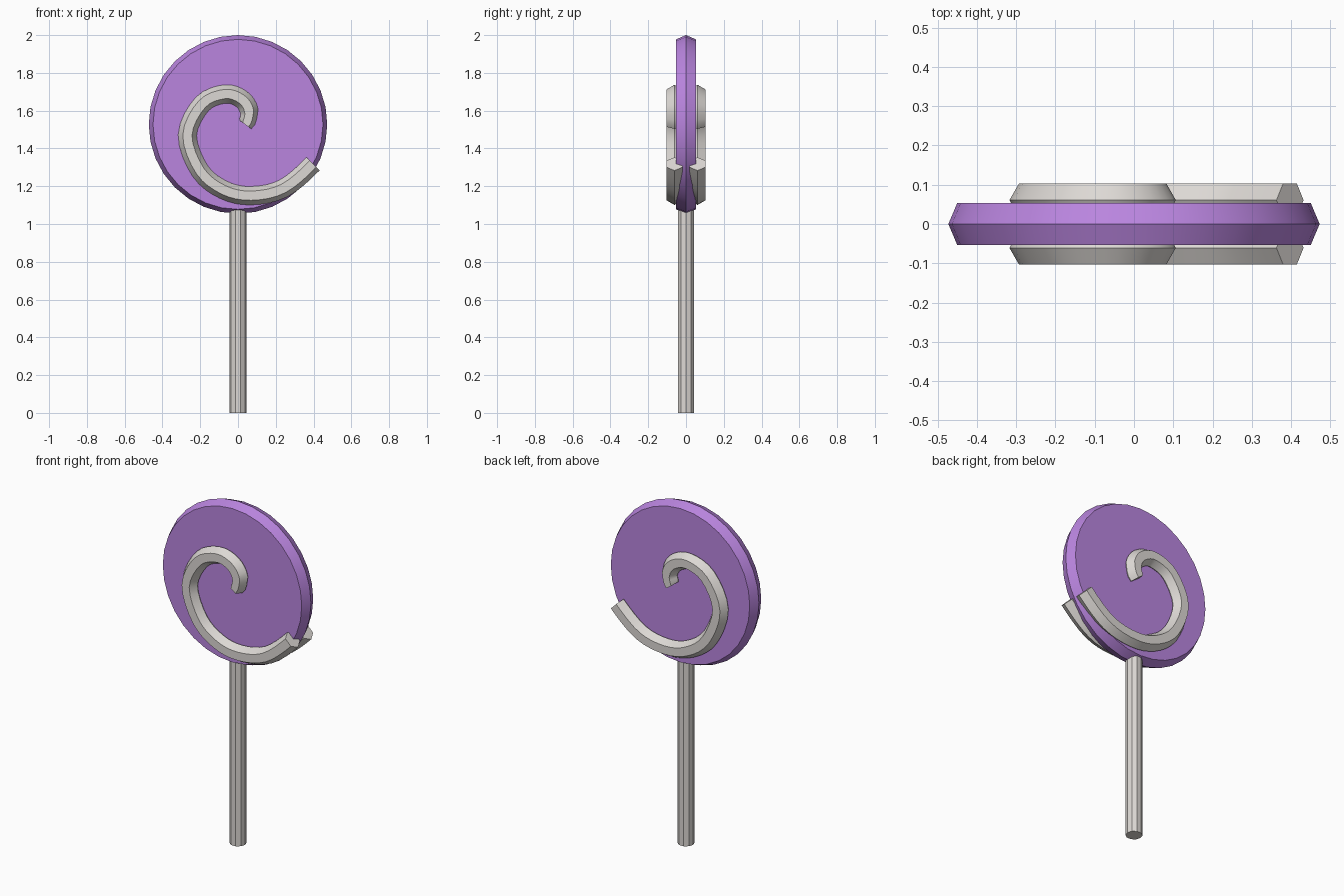
import bpy, bmesh, math
from mathutils import Vector

if "Cube" in bpy.data.objects:
    bpy.data.objects.remove(bpy.data.objects["Cube"])


def material(name, rgb):
    m = bpy.data.materials.new(name)
    m.use_nodes = True
    m.diffuse_color = (*rgb, 1)
    m.node_tree.nodes["Principled BSDF"].inputs["Base Color"].default_value = (*rgb, 1)
    return m


purple = material("purple_candy", (0.49, 0.235, 0.74))
cream = material("pale_grey", (0.72, 0.69, 0.66))


def skin(name, rings, mat, smooth):
    """Join a list of closed rings into a capped solid."""
    bm = bmesh.new()
    loops = [[bm.verts.new(p) for p in ring] for ring in rings]
    n = len(loops[0])
    for a, b in zip(loops, loops[1:]):
        for i in range(n):
            j = (i + 1) % n
            bm.faces.new((a[i], a[j], b[j], b[i]))
    bm.faces.new(loops[0])
    bm.faces.new(loops[-1])
    bmesh.ops.recalc_face_normals(bm, faces=bm.faces)
    mesh = bpy.data.meshes.new(name)
    bm.to_mesh(mesh)
    bm.free()
    mesh.materials.append(mat)
    obj = bpy.data.objects.new(name, mesh)
    bpy.context.collection.objects.link(obj)
    if smooth:
        bpy.ops.object.select_all(action="DESELECT")
        obj.select_set(True)
        bpy.context.view_layer.objects.active = obj
        bpy.ops.object.shade_smooth_by_angle(angle=math.radians(30))
    return obj


def circle(r, n):
    return [(r * math.cos(math.tau * i / n), r * math.sin(math.tau * i / n)) for i in range(n)]


# Candy disc with a ridged rim
CENTRE = 1.5275
rim = [(0.45, -0.053), (0.4725, 0), (0.45, 0.053)]
skin("candy_disc", [[(x, y, CENTRE + z) for x, z in circle(r, 32)] for r, y in rim], purple, True)

# Stick
skin("stick", [[(x, y, z) for x, y in circle(0.045, 10)] for z in (0, 1.1)], cream, False)

# Swirl centre line, from the inner tip to the outer tail
path = [(0.04, 1.525), (0.058, 1.60), (0.018, 1.662), (-0.07, 1.688), (-0.19, 1.635),
        (-0.268, 1.47), (-0.2, 1.28), (-0.075, 1.18), (0.07, 1.15), (0.24, 1.188), (0.397, 1.318)]
pts = [Vector(p) for p in path]
pts = [pts[0] + Vector((-0.06, -0.05))] + pts + [pts[-1] + Vector((0.11, 0.14))]


def spline(a, b, c, d, t):
    """Catmull-Rom position between b and c."""
    return 0.5 * (2 * b + (c - a) * t + (2 * a - 5 * b + 4 * c - d) * t * t
                  + (3 * b - a - 3 * c + d) * t ** 3)


STEPS = 4
line = [spline(*pts[i:i + 4], s / STEPS) for i in range(len(pts) - 3) for s in range(STEPS)]
line.append(pts[-2])


def swirl(name, side):
    """Hexagonal bar swept along the centre line on one face of the disc."""
    rings = []
    for k, p in enumerate(line):
        if k == 0:
            tangent = Vector((-0.65, -0.75))
        else:
            tangent = line[min(k + 1, len(line) - 1)] - line[k - 1]
        tangent.normalize()
        across = Vector((-tangent.y, tangent.x))
        size = 0.036 if k == 0 else 0.044 if k < STEPS else 0.049
        if k == 0:
            across = Vector((-0.7, 0.7)) * -1
        rings.append([(p.x + across.x * u * size / 0.049, side * (0.061 + v), p.y + across.y * u * size / 0.049)
                      for u, v in circle(0.049, 6)])
    # Keep the tip ring facing the same way as its neighbour
    first = line[1] - line[0]
    normal = Vector((-first.y, first.x)).normalized()
    turn = (normal + Vector((-0.7, 0.7)).normalized()).normalized()
    rings[0] = [(line[0].x + turn.x * u * 0.75, side * (0.061 + v), line[0].y + turn.y * u * 0.75)
                for u, v in circle(0.049, 6)]
    return skin(name, rings, cream, True)


swirl("front_swirl", -1)
swirl("back_swirl", 1)
